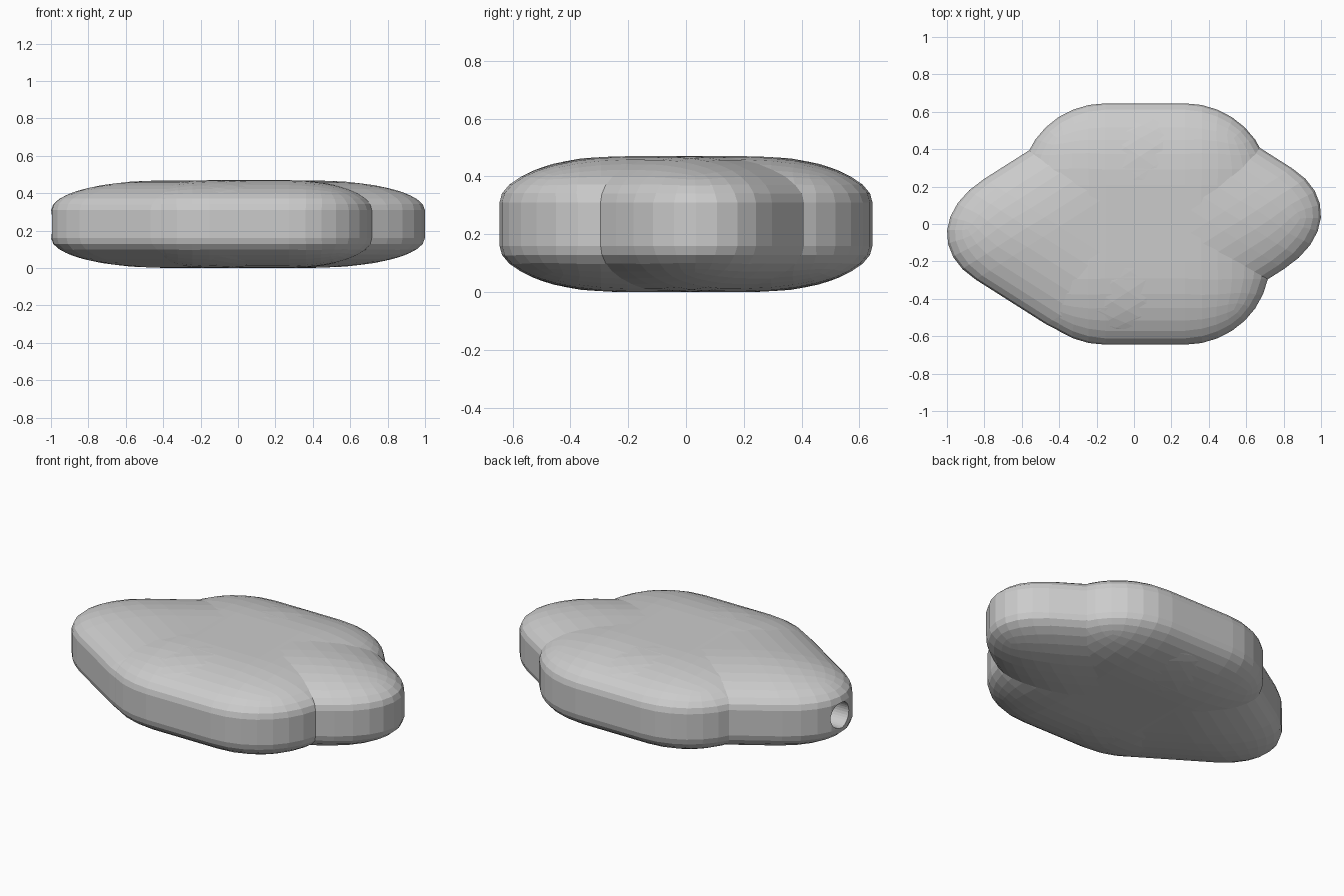
import bpy, bmesh, math
from mathutils import Matrix, Vector

if "Cube" in bpy.data.objects:
    bpy.data.objects.remove(bpy.data.objects["Cube"])

HALF = 0.235      # half thickness of the body
ROUND = 0.68      # rounding as a share of the half size


def rounded_block(name, axis_u, axis_v, half_z, centre):
    """Heavily bevelled cube stretched (or skewed) along two flat axes."""
    bm = bmesh.new()
    bmesh.ops.create_cube(bm, size=2)
    bmesh.ops.bevel(bm, geom=bm.edges[:], offset=ROUND, offset_type='OFFSET',
                    segments=8, profile=0.5, affect='EDGES')
    m = Matrix(((axis_u[0], axis_v[0], 0, centre[0]),
                (axis_u[1], axis_v[1], 0, centre[1]),
                (0, 0, half_z, centre[2]),
                (0, 0, 0, 1)))
    bm.transform(m)
    bmesh.ops.recalc_face_normals(bm, faces=bm.faces[:])
    mesh = bpy.data.meshes.new(name)
    bm.to_mesh(mesh)
    bm.free()
    obj = bpy.data.objects.new(name, mesh)
    bpy.context.collection.objects.link(obj)
    return obj


# Central lobe
rounded_block("central_lobe", (0.665, 0), (0, 0.645), HALF, (0.06, 0, HALF))

# Skewed cross lobe forming the left and right ends
A, B = 0.777, 0.698
ex, ey = 0.846, 0.537
cross = rounded_block("end_lobes", (ex * A, ey * A), (-ex * B, ey * B),
                      HALF - 0.001, (0, 0, HALF))

# Round hole in the left tip
bpy.ops.mesh.primitive_cylinder_add(vertices=32, radius=0.075, depth=0.5,
                                    location=(-0.93, -0.03, HALF),
                                    rotation=(0, math.pi / 2, 0))
cutter = bpy.context.object
cutter.name = "hole_cutter"
cutter.hide_render = True
cutter.display_type = 'WIRE'
mod = cross.modifiers.new("hole", 'BOOLEAN')
mod.operation = 'DIFFERENCE'
mod.solver = 'EXACT'
mod.object = cutter
